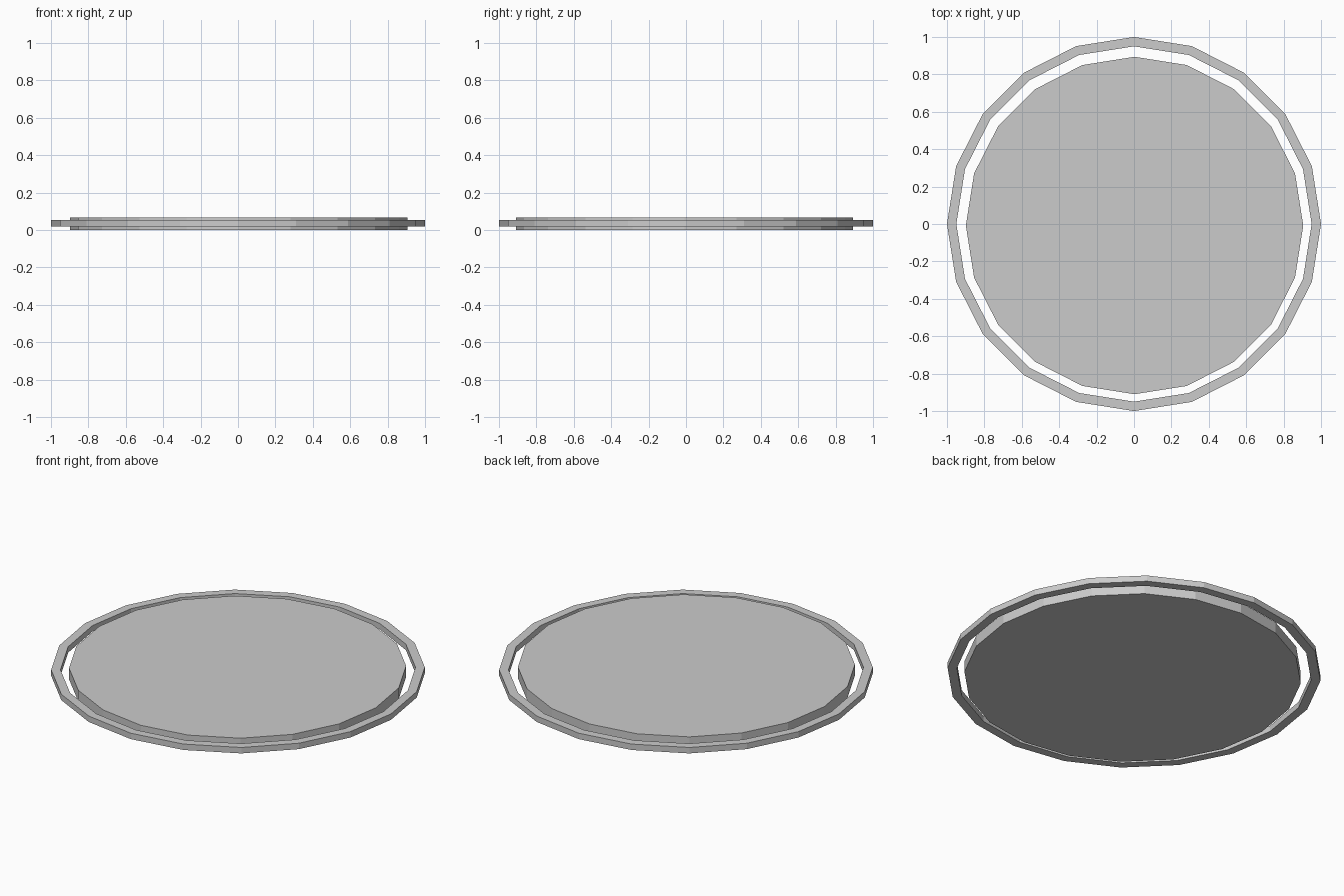
import bpy, bmesh
from math import cos, sin, tau

if "Cube" in bpy.data.objects:
    bpy.data.objects.remove(bpy.data.objects["Cube"])

SIDES = 20


def circle(bm, radius, z, cx=0.0, cy=0.0):
    return [bm.verts.new((cx + radius * cos(tau * i / SIDES),
                          cy + radius * sin(tau * i / SIDES), z)) for i in range(SIDES)]


def finish(bm, name):
    bmesh.ops.recalc_face_normals(bm, faces=bm.faces)
    mesh = bpy.data.meshes.new(name)
    bm.to_mesh(mesh)
    bm.free()
    bpy.context.collection.objects.link(bpy.data.objects.new(name, mesh))


def bridge(bm, a, b):
    for i in range(SIDES):
        j = (i + 1) % SIDES
        bm.faces.new((a[i], a[j], b[j], b[i]))


# Outer ring: rectangular section swept round 20 sides
bm = bmesh.new()
section = [(1.0, 0.018), (1.0, 0.053), (0.95, 0.053), (0.95, 0.018)]
loops = [circle(bm, r, z) for r, z in section]
for k in range(4):
    bridge(bm, loops[k], loops[(k + 1) % 4])
finish(bm, "outer_ring")

# Inner disc: solid plate, slightly off centre
bm = bmesh.new()
low = circle(bm, 0.902, 0.0, 0.003, -0.008)
high = circle(bm, 0.902, 0.066, 0.003, -0.008)
bridge(bm, low, high)
bm.faces.new(low)
bm.faces.new(high)
finish(bm, "inner_disc")
